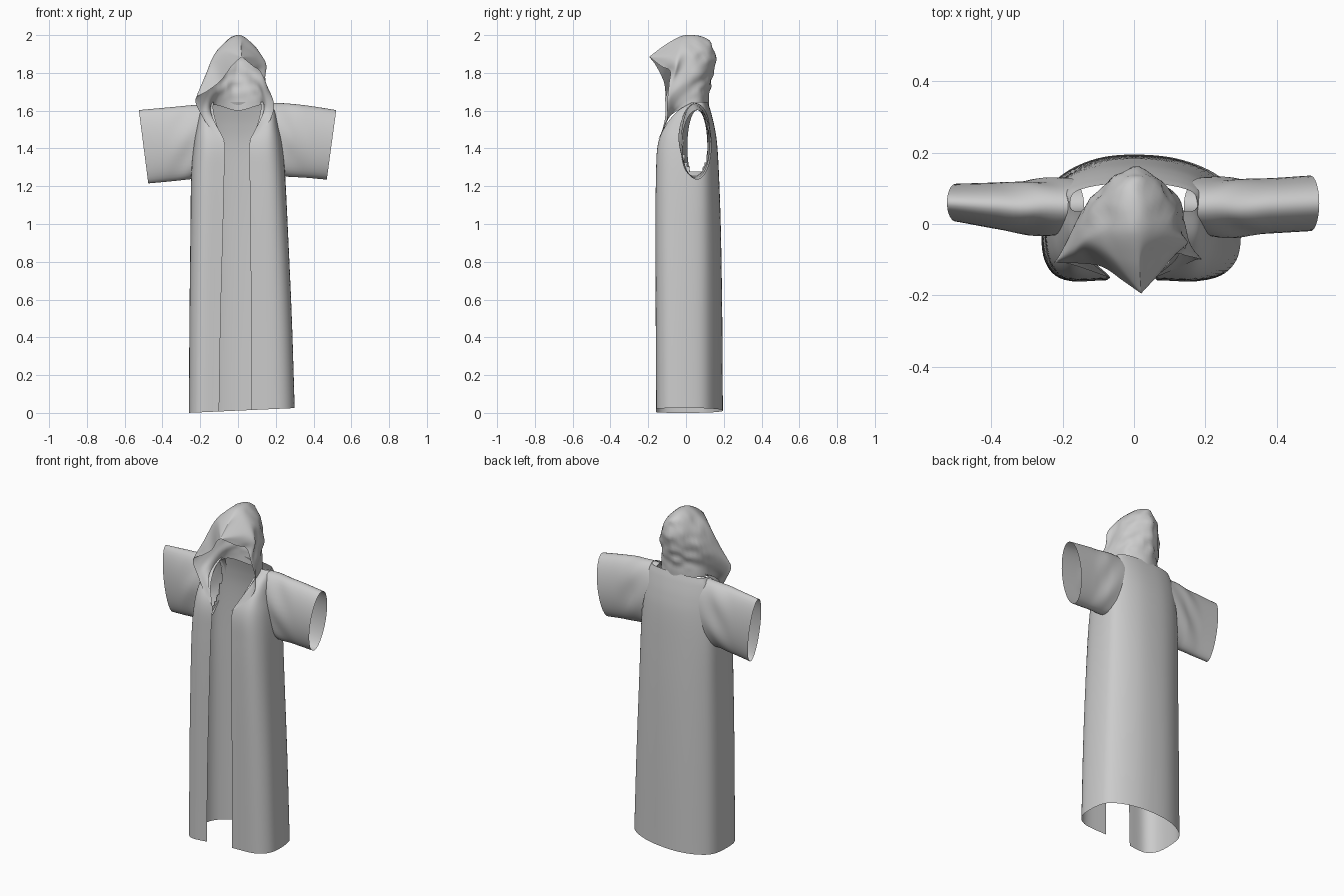
import bpy, bmesh, math
from mathutils import Vector, noise

if "Cube" in bpy.data.objects:
    bpy.data.objects.remove(bpy.data.objects["Cube"])


def spline(pts, n):
    """Smooth curve through pts, sampled n times per span (any dimension)."""
    pts = [Vector(p) for p in pts]
    ext = [2 * pts[0] - pts[1]] + pts + [2 * pts[-1] - pts[-2]]
    out = []
    for i in range(len(pts) - 1):
        a, b, c, d = ext[i:i + 4]
        for k in range(n):
            t = k / n
            out.append(0.5 * (2 * b + (c - a) * t + (2 * a - 5 * b + 4 * c - d) * t * t
                              + (3 * b - a - 3 * c + d) * t ** 3))
    return out + [pts[-1]]


def sheet(name, rows, closed=False, cut=None):
    """Skin rows of points into one cloth sheet."""
    bm = bmesh.new()
    grid = [[bm.verts.new(p) for p in r] for r in rows]
    m = len(rows[0])
    for r0, r1 in zip(grid, grid[1:]):
        for i in range(m if closed else m - 1):
            j = (i + 1) % m
            bm.faces.new((r0[i], r0[j], r1[j], r1[i]))
    if cut:
        holes = [f for f in bm.faces if cut(f.calc_center_median())]
        bmesh.ops.delete(bm, geom=holes, context='FACES')
    bmesh.ops.remove_doubles(bm, verts=bm.verts, dist=0.0005)
    bmesh.ops.recalc_face_normals(bm, faces=bm.faces)
    me = bpy.data.meshes.new(name)
    bm.to_mesh(me)
    bm.free()
    for p in me.polygons:
        p.use_smooth = True
    ob = bpy.data.objects.new(name, me)
    bpy.context.collection.objects.link(ob)
    return ob


# Robe body: height, left/right half width, front/side/back y, opening left/right
levels = [
    (0.00, .260, .300, -.155, -.03, .195, .100, .070),
    (0.50, .257, .285, -.157, -.03, .192, .092, .070),
    (0.95, .252, .265, -.158, -.02, .185, .080, .065),
    (1.25, .248, .250, -.155, .00, .175, .073, .062),
    (1.42, .235, .235, -.145, .02, .165, .070, .060),
    (1.52, .218, .215, -.105, .04, .150, .110, .100),
    (1.60, .200, .198, -.040, .05, .130, .130, .120),
    (1.645, .180, .178, .035, .055, .115, .130, .120),
]


def body_row(lv):
    z, xl, xr, yf, ym, yb, ol, orr = lv

    def half(w, o, s):
        f, b = yf - ym, yb - ym
        return [(s * o, yf), (s * (o + .62 * (w - o)), yf),
                (s * (o + .92 * (w - o)), ym + .65 * f), (s * w, ym),
                (s * .95 * w, ym + .5 * b), (s * .75 * w, ym + .77 * b),
                (s * .4 * w, ym + .95 * b)]
    ring = half(xl, ol, -1) + [(0, yb)] + half(xr, orr, 1)[::-1]
    pts = []
    for p in spline([(x, y, z) for x, y in ring], 6):
        hem = max(0, 1 - z / 0.5)                 # slightly slanted hem
        p.z += hem * max(0, 0.012 + 0.045 * p.x)
        pts.append(p)
    return pts


def armhole(c):
    return (abs(c.x) > .13 and c.z > 1.25 and
            ((c.y - .05) / .068) ** 2 + ((c.z - 1.45) / .185) ** 2 < 1)


sheet("robe_body", [body_row(l) for l in spline(levels, 8)], cut=armhole)


# Sleeves: top x,z, bottom x,z, centre y, half depth
def sleeve(name, side, stations):
    rows = []
    for xt, zt, xb, zb, cy, w in spline(stations, 7):
        row = []
        for k in range(40):
            a = 2 * math.pi * k / 40
            s = (1 + math.cos(a)) / 2
            p = Vector((side * (xb + (xt - xb) * s), cy + w * math.sin(a),
                        zb + (zt - zb) * s))
            # soft drag folds near the armpit
            fade = max(0, 1 - abs(abs(p.x) - .28) / .1)
            p.y += .006 * fade * math.sin(28 * (p.z + abs(p.x)))
            row.append(p)
        rows.append(row)
    sheet(name, rows, closed=True)


sleeve("right_sleeve", 1, [
    (.14, 1.640, .235, 1.255, .05, .080), (.23, 1.640, .270, 1.250, .048, .084),
    (.36, 1.628, .360, 1.245, .050, .078), (.52, 1.603, .470, 1.235, .058, .078)])
sleeve("left_sleeve", -1, [
    (.14, 1.632, .230, 1.240, .05, .080), (.23, 1.630, .270, 1.235, .048, .080),
    (.36, 1.618, .365, 1.225, .050, .068), (.525, 1.603, .475, 1.215, .060, .053)])

# Hood: rim and cheek curves per side, temple curve mirrored, centre seam
tip = (.02, -.195, 1.885)
seam = [(0, .12, 1.60), (0, .125, 1.70), (0, .145, 1.80), (0, .155, 1.90),
        (0, .11, 1.98), (0, 0, 2.0), (.01, -.10, 1.955), tip]
rim_l = [(-.07, -.15, 1.44), (-.14, -.125, 1.50), (-.19, -.11, 1.57), (-.225, -.11, 1.66),
         (-.16, -.11, 1.705), (-.09, -.12, 1.76), (-.03, -.16, 1.84), tip]
rim_r = [(.06, -.15, 1.44), (.13, -.12, 1.50), (.175, -.10, 1.56), (.19, -.10, 1.64),
         (.15, -.09, 1.74), (.115, -.085, 1.81), (.08, -.13, 1.835), tip]
cheek_l = [(-.14, -.075, 1.58), (-.16, -.07, 1.61), (-.185, -.07, 1.64), (-.205, -.08, 1.70),
           (-.17, -.07, 1.79), (-.13, -.06, 1.87), (-.065, -.10, 1.91), tip]
cheek_r = [(.13, -.075, 1.58), (.145, -.06, 1.61), (.15, -.05, 1.65), (.155, -.05, 1.71),
           (.14, -.05, 1.78), (.148, -.05, 1.85), (.10, -.09, 1.885), tip]
temple_l = [(-.125, .06, 1.63), (-.11, .07, 1.69), (-.11, .075, 1.76), (-.12, .07, 1.83),
            (-.11, .04, 1.90), (-.075, -.02, 1.955), (-.03, -.10, 1.94), tip]
temple_r = [(-x, y, z) for x, y, z in temple_l[:-1]] + [tip]

curves = [spline(c, 7) for c in
          (rim_l, cheek_l, temple_l, seam, temple_r, cheek_r, rim_r)]
hood_rows = []
for stop in zip(*curves):
    row = spline(stop, 7)
    for p in row:
        # crumpled cloth at the back of the head
        fade = max(0, min(1, (p.y + .05) / .1)) * max(0, min(1, (p.z - 1.62) / .1))
        p.y += .012 * fade * noise.noise(p * 22)
        p.x += .010 * fade * noise.noise(p * 18 + Vector((5, 3, 1)))
        p.z = min(p.z, 2.0)
    hood_rows.append(row)
sheet("hood", hood_rows)
